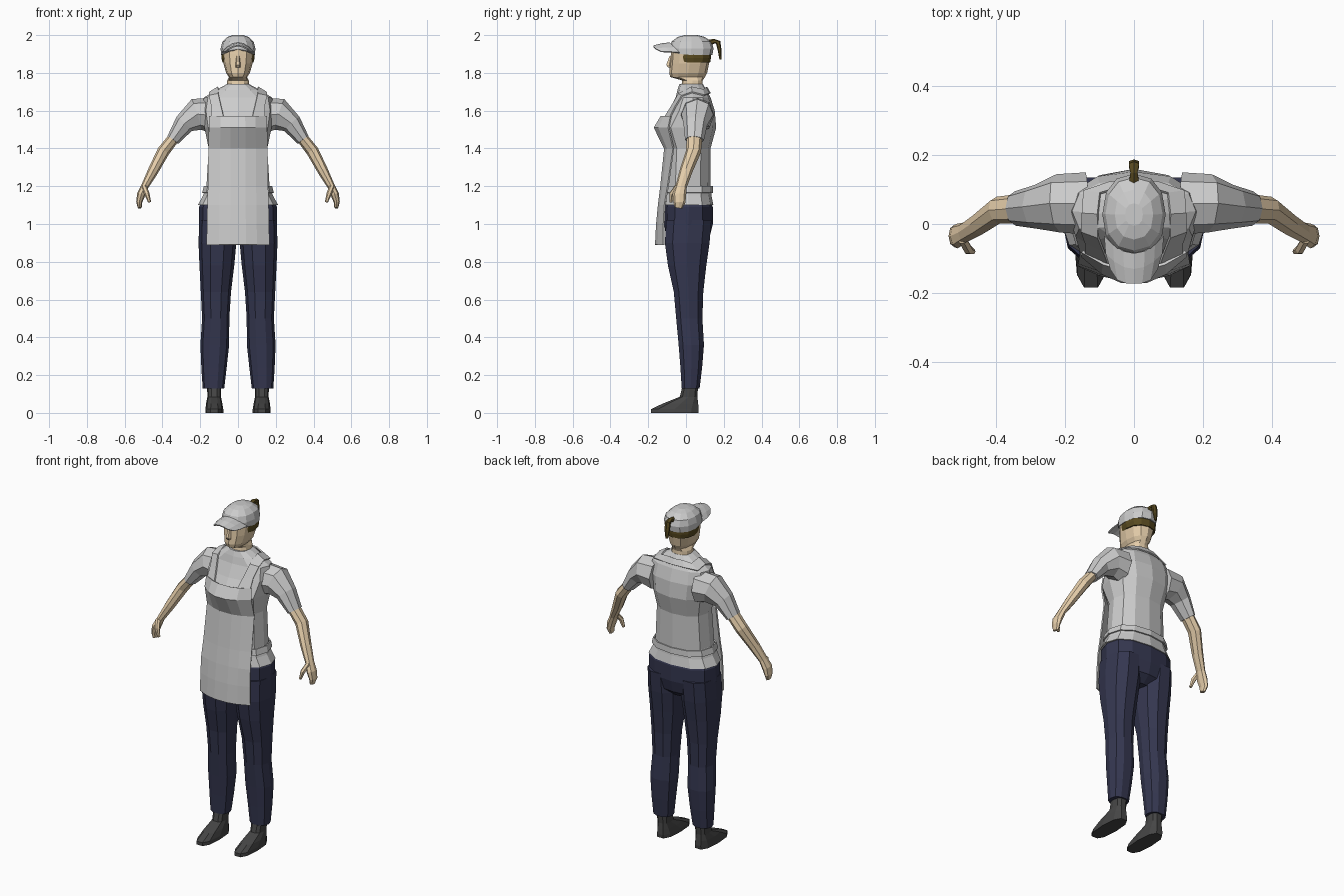
import bpy, bmesh
from math import sin, cos, pi, copysign
from mathutils import Vector


def material(name, rgb):
    m = bpy.data.materials.new(name)
    m.diffuse_color = (*rgb, 1)
    return m


SKIN = material("skin", (0.78, 0.61, 0.40))
NAVY = material("navy_cloth", (0.035, 0.038, 0.08))
HAIR = material("dark_hair", (0.10, 0.07, 0.015))
SHOE = material("shoe_black", (0.06, 0.06, 0.06))


def skin_rows(name, rows, mat=None, closed=True, caps=True, mirror=False, solid=0, wrap=None):
    """Bridge successive rows of points into one flat-faced surface."""
    bm = bmesh.new()
    vs = [[bm.verts.new(p) for p in row] for row in rows]
    n = len(rows[0])
    for a, b in zip(vs, vs[1:]):
        for i in range(n if closed else n - 1):
            j = (i + 1) % n
            bm.faces.new((a[i], a[j], b[j], b[i]))
    if closed and caps:
        bm.faces.new(vs[0])
        bm.faces.new(vs[-1])
    bmesh.ops.recalc_face_normals(bm, faces=bm.faces)
    me = bpy.data.meshes.new(name)
    bm.to_mesh(me)
    bm.free()
    ob = bpy.data.objects.new(name, me)
    bpy.context.collection.objects.link(ob)
    if mat:
        me.materials.append(mat)
    if wrap:
        w = ob.modifiers.new("wrap", "SHRINKWRAP")
        w.target, w.offset, w.wrap_mode = wrap, 0.008, "ABOVE_SURFACE"
    if solid:
        s = ob.modifiers.new("thickness", "SOLIDIFY")
        s.thickness, s.offset = solid, 0
    if mirror:
        ob.modifiers.new("mirror", "MIRROR")
    return ob


def sp(v, p):
    return copysign(abs(v) ** p, v)


def level_rings(spec, n=12, p=0.88):
    """Horizontal rings from (z, centre x, half width, front y, back y)."""
    return [[(cx + hx * sp(cos(2 * pi * i / n), p),
              (y0 + y1) / 2 + (y1 - y0) / 2 * sp(sin(2 * pi * i / n), p), z)
             for i in range(n)] for z, cx, hx, y0, y1 in spec]


def path_rings(spec, ref, n=8):
    """Rings square to a path, from (x, y, z, radius across, radius along ref)."""
    pts = [Vector(s[:3]) for s in spec]
    rings = []
    for i, s in enumerate(spec):
        t = (pts[min(i + 1, len(pts) - 1)] - pts[max(i - 1, 0)]).normalized()
        u = Vector(ref)
        u = (u - t * u.dot(t)).normalized()
        v = t.cross(u)
        rings.append([pts[i] + v * s[3] * cos(2 * pi * k / n) + u * s[4] * sin(2 * pi * k / n)
                      for k in range(n)])
    return rings


# Shirt body, with flared hem
shirt = skin_rows("shirt", level_rings([
    (1.10, 0, .213, -.12, .145), (1.15, 0, .185, -.115, .135), (1.20, 0, .167, -.11, .13),
    (1.40, 0, .155, -.10, .13), (1.51, 0, .178, -.15, .16), (1.60, 0, .192, -.09, .152),
    (1.67, 0, .18, -.055, .13), (1.71, 0, .115, -.045, .108), (1.74, 0, .06, -.035, .09)], p=.85))

# Sleeves
skin_rows("sleeve", path_rings([
    (.14, .06, 1.575, .095, .09), (.22, .06, 1.58, .085, .085),
    (.285, .05, 1.53, .055, .064), (.345, .045, 1.445, .035, .05)], (0, 1, 0)), mirror=True)

# Bare arms, hands and thumbs
skin_rows("arm", path_rings([
    (.33, .045, 1.468, .03, .043), (.395, .04, 1.385, .033, .04), (.45, 0, 1.28, .028, .034),
    (.493, -.025, 1.20, .02, .03), (.513, -.035, 1.155, .022, .036),
    (.523, -.035, 1.115, .016, .032), (.52, -.04, 1.085, .01, .02)], (0, 1, 0)), SKIN, mirror=True)
skin_rows("thumb", path_rings([
    (.498, -.045, 1.20, .014, .014), (.482, -.075, 1.16, .014, .014),
    (.468, -.08, 1.115, .008, .009)], (0, 1, 0), 6), SKIN, mirror=True)

# Trousers: hips and two legs
skin_rows("trouser_hips", level_rings([
    (1.14, 0, .18, -.10, .125), (1.09, 0, .207, -.112, .142), (1.0, 0, .207, -.115, .142),
    (.93, 0, .19, -.105, .125), (.89, 0, .10, -.07, .08)], p=.8), NAVY)
skin_rows("trouser_leg", level_rings([
    (1.02, .11, .095, -.11, .14), (.90, .109, .1, -.117, .13), (.78, .112, .092, -.10, .112),
    (.64, .117, .08, -.068, .095), (.50, .118, .072, -.055, .09), (.36, .123, .076, -.042, .098),
    (.24, .127, .067, -.032, .088), (.13, .13, .057, -.025, .074)], 10), NAVY, mirror=True)

# Shoes
skin_rows("shoe", level_rings([
    (0, .125, .048, -.19, .07), (.02, .125, .047, -.19, .072), (.05, .126, .043, -.125, .068),
    (.085, .126, .036, -.035, .062), (.15, .126, .038, -.018, .066)], 10, .75), SHOE, mirror=True)

# Apron front: (z, half width, centre y, edge y)
apron = [(.89, .165, -.163, -.118), (1.0, .163, -.157, -.117), (1.1, .161, -.147, -.112),
         (1.2, .158, -.135, -.095), (1.4, .155, -.115, -.066), (1.51, .152, -.172, -.092),
         (1.57, .15, -.134, -.08)]
cols = (-1, -.6, -.25, .25, .6, 1)
skin_rows("apron", [[(hw * f, yc + (ye - yc) * f * f, z) for f in cols]
                    for z, hw, yc, ye in apron], closed=False, solid=.008)

# Apron straps over the shoulders and behind the neck
strap = [((.075, -.15, 1.565), (.15, -.10, 1.565)), ((.09, -.10, 1.63), (.15, -.07, 1.63)),
         ((.105, -.04, 1.69), (.155, -.03, 1.685)), ((.10, .03, 1.715), (.15, .03, 1.70)),
         ((.095, .085, 1.705), (.145, .10, 1.685)), ((.05, .095, 1.715), (.07, .12, 1.69)),
         ((0, .10, 1.715), (0, .125, 1.69))]
skin_rows("apron_strap", strap, closed=False, solid=.008, mirror=True, wrap=shirt)

# Apron tie around the waist
skin_rows("apron_tie", level_rings([
    (1.165, 0, .186, -.12, .14), (1.20, 0, .177, -.115, .138)], p=.85), caps=False, solid=.008)

# Neck, head and nose
skin_rows("head", level_rings([
    (1.70, 0, .062, -.03, .09), (1.76, 0, .057, -.02, .088), (1.778, 0, .048, -.083, .10),
    (1.80, 0, .063, -.089, .112), (1.85, 0, .077, -.084, .122), (1.90, 0, .083, -.08, .128),
    (1.945, 0, .08, -.075, .12)]), SKIN)
skin_rows("nose", level_rings([
    (1.828, 0, .012, -.096, -.07), (1.842, 0, .014, -.107, -.07), (1.89, 0, .008, -.088, -.07)], 6), SKIN)

# Hair below the cap, and ponytail
skin_rows("hair", level_rings([
    (1.855, 0, .082, -.05, .128), (1.88, 0, .088, -.055, .132), (1.92, 0, .088, -.055, .132)]), HAIR)
skin_rows("ponytail", path_rings([
    (0, .11, 1.955, .02, .018), (0, .15, 1.968, .012, .012), (0, .17, 1.962, .013, .017),
    (0, .178, 1.92, .01, .017), (0, .182, 1.87, .005, .008)], (1, 0, 0), 6), HAIR)

# Cap crown, with the front edge raised over the forehead
crown = level_rings([
    (1.895, 0, .09, -.088, .14), (1.93, 0, .092, -.09, .146), (1.965, 0, .083, -.077, .135),
    (1.99, 0, .056, -.045, .10), (2.0, 0, .026, -.005, .06)])
crown[0] = [(x, y, z + .03 * max(0, -y / .088) ** 2) for x, y, z in crown[0]]
skin_rows("cap_crown", crown)

# Cap brim, arched across its width
fs = (-1, -.7, -.35, 0, .35, .7, 1)
skin_rows("cap_brim", [
    [(.084 * f, -.085 + .05 * f * f, 1.958 - .05 * f * f) for f in fs],
    [(.08 * f, -.13 + .045 * f * f, 1.953 - .043 * f * f) for f in fs],
    [(.066 * f, -.172 + .04 * f ** 4, 1.942 - .03 * f * f) for f in fs]], closed=False, solid=.007)
